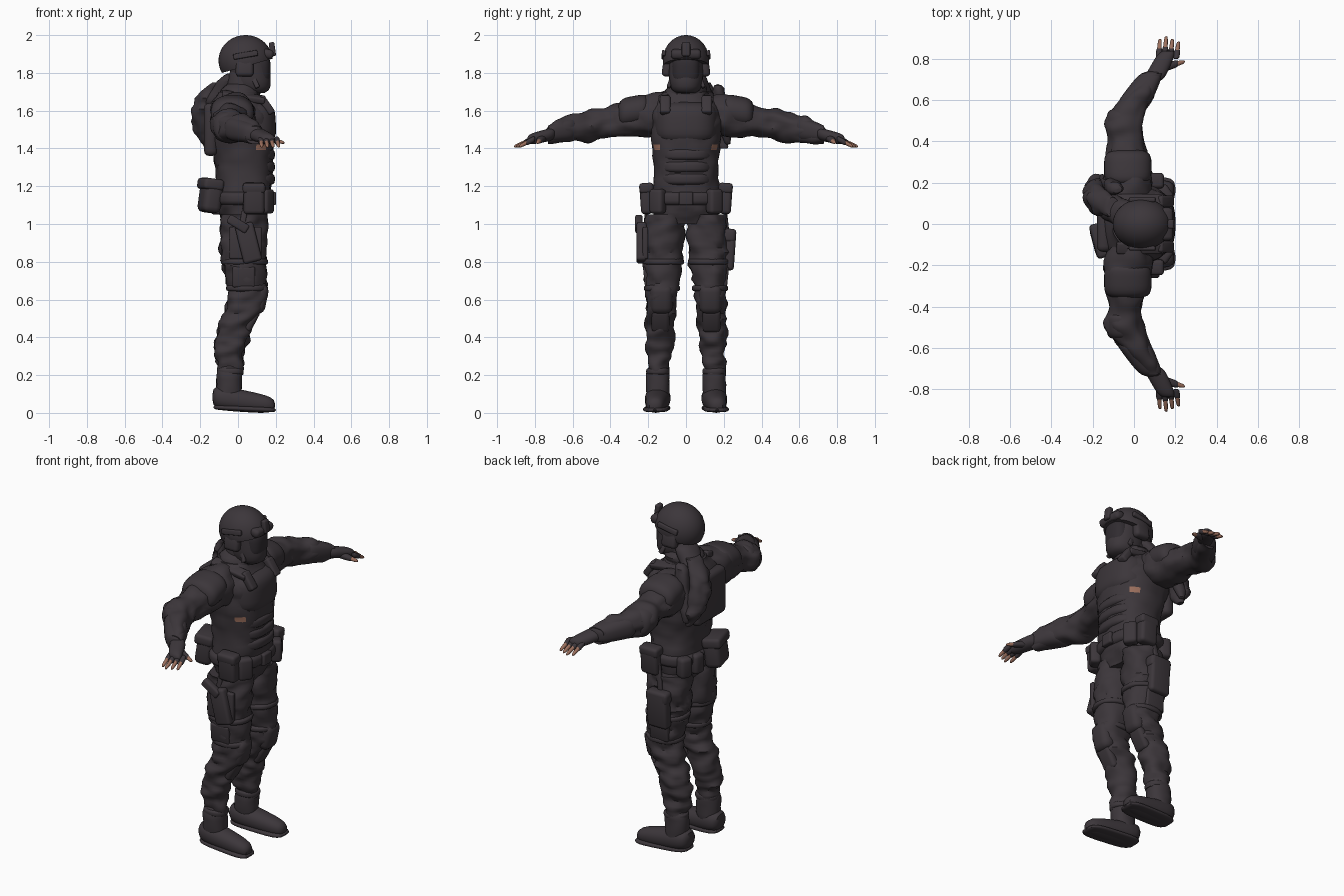
import bpy, bmesh, math
from mathutils import Vector, Matrix, Euler, noise

if "Cube" in bpy.data.objects:
    bpy.data.objects.remove(bpy.data.objects["Cube"])


def material(name, colour):
    mat = bpy.data.materials.new(name)
    mat.use_nodes = True
    mat.diffuse_color = (*colour, 1)
    mat.node_tree.nodes["Principled BSDF"].inputs["Base Color"].default_value = (*colour, 1)
    return mat


CLOTH = material("charcoal cloth", (.045, .037, .043))
VISOR = material("dark visor", (.03, .025, .03))
SKIN = material("skin", (.33, .16, .11))
parts = []


def finish(name, bm, mat):
    bmesh.ops.recalc_face_normals(bm, faces=bm.faces)
    mesh = bpy.data.meshes.new(name)
    bm.to_mesh(mesh)
    bm.free()
    mesh.materials.append(mat)
    obj = bpy.data.objects.new(name, mesh)
    bpy.context.collection.objects.link(obj)
    parts.append(obj)
    return obj


def loft(name, rings, axis="z", side=1, fold=0, power=2.2, sides=32, mat=CLOTH):
    """Skin rings of (x, y, z, radius, radius) lying square to an axis."""
    bm = bmesh.new()
    loops = []
    for x, y, z, ra, rb in rings:
        loop = []
        for k in range(sides):
            angle = math.tau * k / sides
            c, s = (math.copysign(abs(wave(angle)) ** (2 / power), wave(angle)) for wave in (math.cos, math.sin))
            offset = Vector({"z": (c * ra, s * rb, 0), "y": (c * ra, 0, s * rb), "x": (0, c * ra, s * rb)}[axis])
            point = Vector((x, y, z)) + offset
            # Cloth folds run mostly sideways
            crease = noise.noise(Vector((point.x * 11, point.y * 14 + side, point.z * 24)))
            point += offset.normalized() * fold * crease
            loop.append(bm.verts.new((point.x, point.y * side, point.z)))
        loops.append(loop)
    for low, high in zip(loops, loops[1:]):
        for k in range(sides):
            following = (k + 1) % sides
            bm.faces.new((low[k], low[following], high[following], high[k]))
    bm.faces.new(loops[0])
    bm.faces.new(loops[-1])
    return finish(name, bm, mat)


def limb(name, stations, steps=7, **options):
    """Loft through a few stations along a smooth spline."""
    rings = []
    last = len(stations) - 1
    for i in range(last):
        quad = [stations[max(i - 1, 0)], stations[i], stations[i + 1], stations[min(i + 2, last)]]
        for k in range(steps):
            t = k / steps
            rings.append([b + (c - a) * t / 2 + (a - b * 2.5 + c * 2 - d / 2) * t * t
                          + ((b - c) * 1.5 + (d - a) / 2) * t ** 3 for a, b, c, d in zip(*quad)])
    return loft(name, rings + [stations[-1]], **options)


def pad(name, start, end, ra, rb, tip=1, **options):
    """Straight form with rounded ends, tapering to a share of its first radius."""
    start, end = Vector(start), Vector(end)
    rings = []
    for i in range(13):
        t = (1 - math.cos(math.pi * i / 12)) / 2
        swell = max(.002, 1 - (2 * t - 1) ** 4) ** .25 * (1 + (tip - 1) * t)
        rings.append((*start.lerp(end, t), ra * swell, rb * swell))
    return loft(name, rings, **options)


def block(name, loc, size, roll=0, pitch=0, yaw=0, side=1, softness=.3):
    """Rounded box, turned in degrees."""
    bm = bmesh.new()
    bmesh.ops.create_cube(bm, size=1, matrix=Matrix.Diagonal((*size, 1)))
    bmesh.ops.bevel(bm, geom=bm.edges[:], offset=min(size) * softness, segments=3, profile=.5, affect="EDGES")
    turn = Euler([math.radians(angle) for angle in (roll, pitch, yaw)]).to_matrix().to_4x4()
    bm.transform(Matrix.Diagonal((1, side, 1, 1)) @ Matrix.Translation(loc) @ turn)
    return finish(name, bm, CLOTH)


def pouch(name, loc, size, **options):
    """Box with a slightly larger flap over its top third."""
    block(name, loc, size, **options)
    width, depth, height = size
    flap_loc = Vector(loc) + Vector((0, 0, height / 3))
    block(name + "_flap", flap_loc, (width + .01, depth + .01, height / 3), **options)


# Torso, with small bare gaps under the chest armour
torso = limb("torso", [(x, 0, z, depth, width) for x, z, depth, width in (
    (.03, 1, .1, .15), (.03, 1.1, .14, .18), (.03, 1.3, .15, .17),
    (.01, 1.5, .18, .19), (0, 1.6, .16, .19), (0, 1.7, .1, .12))], fold=.012, power=2.4, sides=48)
torso.data.materials.append(SKIN)
for face in torso.data.polygons:
    if .1 < face.center.x < .15 and abs(face.center.z - 1.4) < .012:
        face.material_index = 1

# Body armour
pad("chest_plate", (.04, 0, 1.42), (.03, 0, 1.65), .165, .17, power=2.8)
for i in range(3):
    base = Vector((.05, 0, 1.2 + i * .065))
    pad(f"abdomen_band_{i}", base, base + Vector((0, 0, .075)), .145, .145, power=2.6)
block("back_plate", (-.145, 0, 1.5), (.07, .27, .28), softness=.4)

# Neck, collar and hanging scarf
pad("neck", (0, 0, 1.6), (.04, 0, 1.85), .08, .08)
pad("collar", (0, 0, 1.63), (.02, 0, 1.75), .11, .13, tip=.8, fold=.02)
pad("scarf_knot", (-.02, .03, 1.8), (-.14, .1, 1.62), .06, .07, fold=.012)
pad("scarf_fold", (-.08, .17, 1.74), (-.16, .22, 1.42), .05, .04, tip=.5, fold=.018)
limb("scarf_tail", [(x, y, z, r, r * 1.4) for x, y, z, r in (
    (-.1, .08, 1.75, .03), (-.18, .12, 1.65, .05), (-.19, .16, 1.5, .05), (-.16, .2, 1.4, .01))], fold=.025)

# Masked head and visor
pad("head", (.08, 0, 1.69), (.04, 0, 1.96), .105, .09)
pad("visor", (.1, 0, 1.74), (.1, 0, 1.89), .073, .075, mat=VISOR, power=2.6)

# Helmet shell, cut on a slope so the rim rises to the front
bm = bmesh.new()
bmesh.ops.create_uvsphere(bm, u_segments=40, v_segments=24, radius=1,
                          matrix=Matrix.Translation((.04, 0, 1.865)) @ Matrix.Diagonal((.143, .123, .135, 1)))
bmesh.ops.bisect_plane(bm, geom=bm.verts[:] + bm.edges[:] + bm.faces[:], plane_co=(.04, 0, 1.835),
                       plane_no=(-.28, 0, 1), clear_inner=True)
bmesh.ops.holes_fill(bm, edges=bm.edges[:])
finish("helmet", bm, CLOTH)
block("helmet_brim", (.158, 0, 1.9), (.06, .16, .05), pitch=12, softness=.4)
block("helmet_mount", (.182, 0, 1.925), (.03, .045, .075), pitch=-8)

# Belt, back pouches and thigh gear
pad("belt", (.03, 0, 1.09), (.03, 0, 1.18), .158, .2, power=2.4)
block("belt_buckle", (.187, 0, 1.135), (.03, .075, .07))
pouch("large_back_pouch", (-.145, -.075, 1.15), (.1, .16, .18), pitch=8, yaw=15)
for y in (.06, .145):
    block("small_back_pouch", (-.125 + y / 4, y, 1.11), (.07, .075, .12), yaw=-y * 150)
block("holster", (.055, -.235, .9), (.1, .055, .21), pitch=-14)
block("holster_panel", (.04, -.215, .9), (.17, .03, .17))
block("pistol_grip", (0, -.25, 1), (.12, .04, .05), pitch=32)
pouch("thigh_pouch", (.02, .23, .865), (.13, .06, .22), roll=-4)


def leg_y(z):
    """Legs spread evenly towards the feet."""
    return .16 - z * .05


def arm_z(y):
    """Arms slope evenly down towards the hands."""
    return 1.61 - y * .18


for label, side in (("left", 1), ("right", -1)):
    # Shoulder harness and helmet fittings
    block(label + "_shoulder_strap", (.03, .115, 1.672), (.23, .06, .035), roll=-18, pitch=8, side=side)
    block(label + "_front_strap", (.15, .11, 1.63), (.04, .055, .11), pitch=-35, side=side)
    block(label + "_ear_cup", (.035, .1, 1.825), (.095, .05, .09), roll=8, side=side, softness=.4)
    block(label + "_helmet_rail", (.04, .118, 1.895), (.13, .02, .03), roll=8, pitch=-10, side=side)
    block(label + "_chin_strap", (.085, .078, 1.765), (.025, .02, .1), roll=18, pitch=-25, side=side)

    # Hip pouches
    pouch(label + "_hip_pouch", (.085, .21, 1.135), (.11, .065, .165), roll=-4, side=side)
    block(label + "_front_pouch", (.15, .15, 1.12), (.06, .08, .13), yaw=35, side=side)
    block(label + "_hanging_strap", (.03, .21, 1.04), (.03, .02, .2), roll=6, pitch=10, side=side)

    # Trouser leg, straps and knee pad
    limb(label + "_leg", [(x, leg_y(z), z, r, r * .85) for x, z, r in (
        (.03, 1.05, .12), (.03, .85, .122), (.05, .62, .1), (-.01, .47, .09), (-.04, .33, .08), (-.04, .2, .06))],
        side=side, fold=.022, steps=10)
    for x, z, r in ((.035, .8, .125), (.045, .66, .108), (-.04, .22, .07)):
        pad(f"{label}_strap_at_{z}", (x, leg_y(z), z - .02), (x, leg_y(z), z + .02), r, r * .88, side=side)
    block(label + "_knee_pad", (.108, .13, .605), (.09, .12, .16), pitch=12, side=side, softness=.42)
    block(label + "_shin_pad", (.07, .135, .49), (.05, .095, .13), pitch=28, side=side, softness=.4)
    block(label + "_cargo_pocket", (.03, .205, .72), (.12, .035, .11), roll=-6, side=side)

    # Boot
    pad(label + "_boot_shaft", (-.05, .15, .04), (-.045, .15, .26), .067, .062, side=side, fold=.008)
    pad(label + "_boot_foot", (-.135, .145, .085), (.195, .165, .04), .075, .07, tip=.65, axis="x", side=side)
    pad(label + "_boot_sole", (-.13, .145, .03), (.2, .165, .015), .068, .015, axis="x", side=side, power=3)

    # Sleeve, armour pads and forearm guard
    limb(label + "_sleeve", [(x, y, arm_z(y), r, r * .95) for x, y, r in (
        (-.02, .1, .1), (-.03, .22, .116), (-.04, .4, .083), (-.05, .5, .09), (.03, .63, .07), (.09, .73, .05))],
        axis="y", side=side, fold=.018)
    pad(label + "_shoulder_pad", (-.03, .19, 1.61), (-.03, .36, 1.58), .115, .083, axis="y", side=side)
    pad(label + "_elbow_pad", (-.06, .43, arm_z(.43)), (-.05, .56, arm_z(.56)), .08, .08, axis="y", side=side)
    pad(label + "_forearm_guard", (-.01, .57, arm_z(.57)), (.09, .74, arm_z(.74)), .088, .072, tip=.65,
        axis="y", side=side, power=2.6)

    # Gloved hand with bare fingertips
    pad(label + "_palm", (.09, .69, 1.48), (.165, .84, 1.445), .053, .036, tip=.8, axis="y", side=side)
    for i in range(4):
        base = Vector((.12 + i * .028, .8, 1.452))
        tip = Vector((.126 + i * .03, .91 - abs(i - 1) * .013, 1.41))
        pad(f"{label}_glove_finger_{i}", base, base.lerp(tip, .55), .015, .016, axis="y", side=side, sides=12)
        pad(f"{label}_fingertip_{i}", base, tip, .013, .014, tip=.7, axis="y", side=side, sides=12, mat=SKIN)
    wrist, thumb = Vector((.11, .75, 1.465)), Vector((.246, .787, 1.43))
    pad(label + "_glove_thumb", wrist, wrist.lerp(thumb, .8), .026, .022, tip=.65, axis="x", side=side, sides=14)
    pad(label + "_thumb_tip", wrist, thumb, .018, .016, tip=.6, axis="x", side=side, sides=12, mat=SKIN)

# Smooth shading with crisp edges
bpy.ops.object.select_all(action="DESELECT")
for obj in parts:
    obj.select_set(True)
bpy.context.view_layer.objects.active = parts[0]
bpy.ops.object.shade_smooth_by_angle(angle=math.radians(40))
